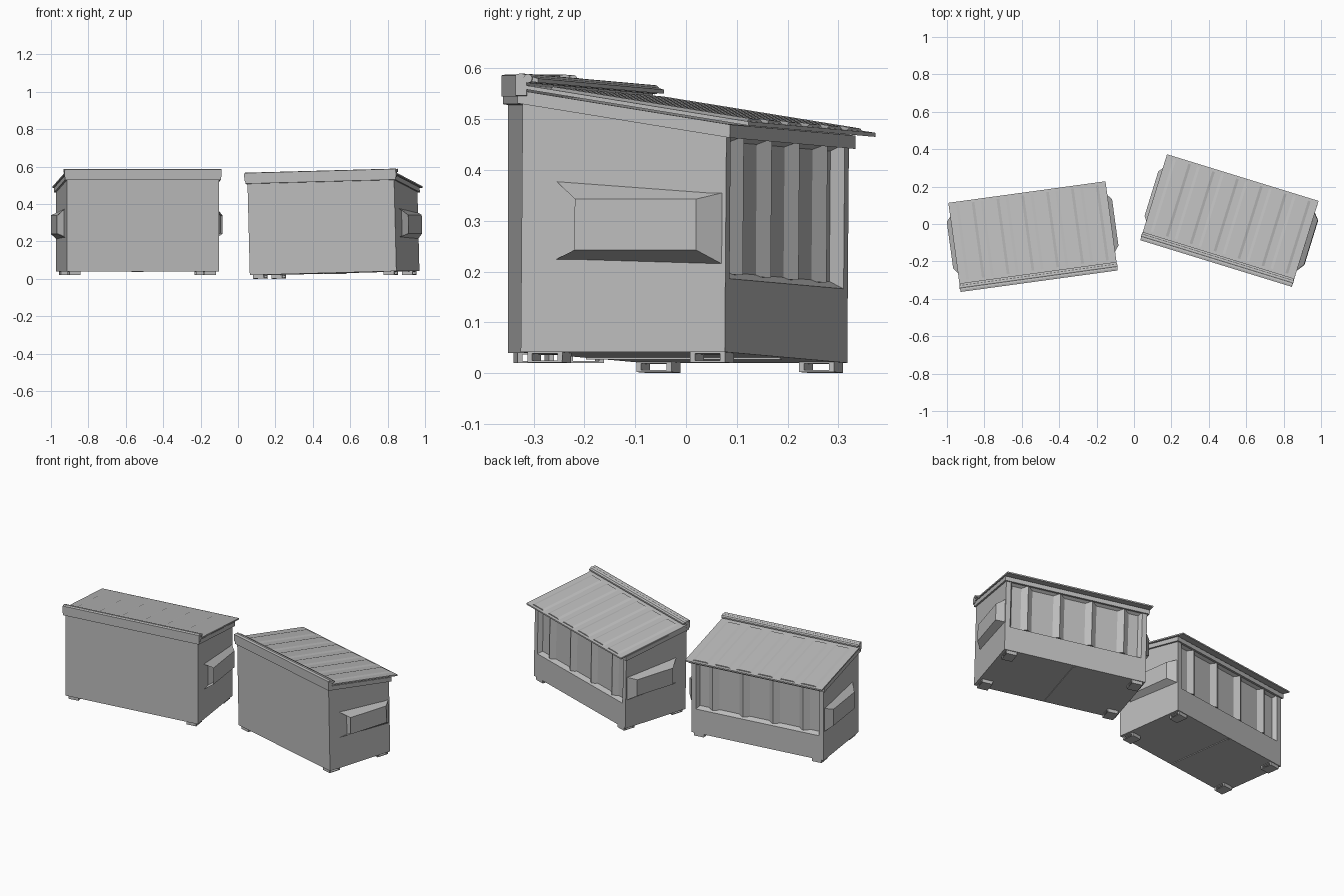
import bpy, bmesh, math
from mathutils import Matrix, Vector

if "Cube" in bpy.data.objects:
    bpy.data.objects.remove(bpy.data.objects["Cube"])

steel = bpy.data.materials.new("grey_steel")
steel.use_nodes = True
steel.diffuse_color = (0.5, 0.5, 0.5, 1)
steel.node_tree.nodes["Principled BSDF"].inputs["Base Color"].default_value = (0.5, 0.5, 0.5, 1)

# Left container is level, right one leans slightly
PLACES = {
    "left": Matrix.Translation((0.523, 0.015, 0.011))
    @ Matrix.Rotation(math.radians(-17.1), 4, "Z") @ Matrix.Rotation(math.radians(-1.5), 4, "Y"),
    "right": Matrix.Translation((-0.54, -0.067, 0.02)) @ Matrix.Rotation(math.radians(7.8), 4, "Z"),
}
HALF, FRONT, BACK = 0.41, -0.23, 0.19


def slope(y):
    """Height of the sloping body top at depth y."""
    return 0.53 + (FRONT - y) * 0.155


def finish(bm, name):
    bmesh.ops.recalc_face_normals(bm, faces=bm.faces)
    mesh = bpy.data.meshes.new(name)
    bm.to_mesh(mesh)
    bm.free()
    mesh.materials.append(steel)
    for side, matrix in PLACES.items():
        ob = bpy.data.objects.new(f"{side}_{name}", mesh)
        bpy.context.collection.objects.link(ob)
        ob.matrix_world = matrix


def loft(bm, a, b):
    """Closed solid between two matching loops of points."""
    va, vb = ([bm.verts.new(p) for p in loop] for loop in (a, b))
    n = len(va)
    bm.faces.new(va)
    bm.faces.new(vb[::-1])
    for i in range(n):
        bm.faces.new((va[i], vb[i], vb[(i + 1) % n], va[(i + 1) % n]))


def prism_x(bm, profile, x0, x1):
    loft(bm, [(x0, y, z) for y, z in profile], [(x1, y, z) for y, z in profile])


def box(bm, x0, x1, y0, y1, z0, z1):
    prism_x(bm, [(y0, z0), (y1, z0), (y1, z1), (y0, z1)], x0, x1)


def sloped(bm, x0, x1, y0, y1, low, high):
    """Bar that follows the body top, offset by low and high."""
    prism_x(bm, [(y0, slope(y0) + low), (y1, slope(y1) + low),
                 (y1, slope(y1) + high), (y0, slope(y0) + high)], x0, x1)


# Body with a recessed back wall
bm = bmesh.new()
prism_x(bm, [(FRONT, 0.02), (BACK, 0.02), (BACK, slope(BACK)), (FRONT, slope(FRONT))], -HALF, HALF)
bm.normal_update()
wall = max(bm.faces, key=lambda f: f.calc_center_median().y)
bmesh.ops.inset_region(bm, faces=[wall], thickness=0.04)
for v in wall.verts:
    v.co.z = 0.165 if v.co.z < 0.2 else 0.45
inner = bmesh.ops.inset_region(bm, faces=[wall], thickness=0.02)
for v in wall.verts:
    v.co.y -= 0.025
finish(bm, "body")

# Vertical ribs in the back recess
bm = bmesh.new()
for x in (-0.28, -0.093, 0.093, 0.28):
    loft(bm, [(x + dx, y, 0.175) for dx, y in ((-0.04, 0.16), (0, 0.186), (0.04, 0.16))],
         [(x + dx, y, 0.45) for dx, y in ((-0.04, 0.16), (0, 0.186), (0.04, 0.16))])
finish(bm, "back_ribs")

# Rim around the top edge
bm = bmesh.new()
for s in (-1, 1):
    sloped(bm, s * 0.4, s * 0.42, -0.238, 0.2, -0.022, 0.004)
sloped(bm, -0.42, 0.42, -0.238, -0.22, -0.022, 0.004)
sloped(bm, -0.42, 0.42, 0.185, 0.2, -0.022, 0.004)
finish(bm, "rim")

# Lid with shallow corrugations running front to back
bm = bmesh.new()
sloped(bm, -0.424, 0.424, -0.225, 0.24, 0.008, 0.016)
for i in range(6):
    x = -0.335 + i * 0.134
    ends = []
    for y in (-0.18, 0.225):
        z = slope(y) + 0.014
        ends.append([(x - 0.055, y, z), (x - 0.035, y, z + 0.007),
                     (x + 0.035, y, z + 0.007), (x + 0.055, y, z)])
    loft(bm, *ends)
finish(bm, "lid")

# Hinge bar, cover strip and rod along the high edge
bm = bmesh.new()
box(bm, -0.424, 0.424, -0.241, -0.218, 0.524, 0.56)
prism_x(bm, [(-0.241, 0.556), (-0.195, 0.55), (-0.195, 0.558), (-0.23, 0.568), (-0.241, 0.566)],
        -0.422, 0.422)
finish(bm, "hinge_bar")
bm = bmesh.new()
bmesh.ops.create_cone(bm, cap_ends=True, segments=12, radius1=0.009, radius2=0.009, depth=0.852,
                      matrix=Matrix.Translation((0, -0.215, 0.558)) @ Matrix.Rotation(math.pi / 2, 4, "Y"))
finish(bm, "hinge_rod")

# Tapered fork pockets, open towards the front
bm = bmesh.new()
for s in (-1, 1):
    base = [(-0.165, 0.2), (0.188, 0.19), (0.188, 0.335), (-0.165, 0.36)]
    face = [(-0.11, 0.22), (0.14, 0.22), (0.14, 0.32), (-0.11, 0.32)]
    loft(bm, [(s * 0.405, y, z) for y, z in base], [(s * 0.446, y, z) for y, z in face])
bm.normal_update()
bmesh.ops.recalc_face_normals(bm, faces=bm.faces)
mouths = [f for f in bm.faces if f.normal.y < -0.4]
bmesh.ops.inset_individual(bm, faces=mouths, thickness=0.008)
for f in mouths:
    bmesh.ops.translate(bm, verts=f.verts, vec=Vector((0, 0.05, 0)))
finish(bm, "fork_pockets")

# Hollow feet
bm = bmesh.new()
for sx in (-1, 1):
    for y in (-0.185, 0.15):
        x = sx * 0.365
        box(bm, x - 0.03, x + 0.03, y - 0.036, y + 0.036, 0, 0.004)
        box(bm, x - 0.03, x + 0.03, y - 0.036, y + 0.036, 0.017, 0.022)
        for s in (-1, 1):
            box(bm, x - 0.03, x + 0.03, y + s * 0.026, y + s * 0.036, 0.002, 0.02)
finish(bm, "feet")

# Weld strip under the floor
bm = bmesh.new()
box(bm, -0.006, 0.006, FRONT + 0.01, BACK - 0.01, 0.016, 0.022)
finish(bm, "floor_seam")

# Smooth only the round rod
for ob in bpy.data.objects:
    if ob.name.endswith("hinge_rod"):
        for p in ob.data.polygons:
            p.use_smooth = len(p.vertices) == 4
